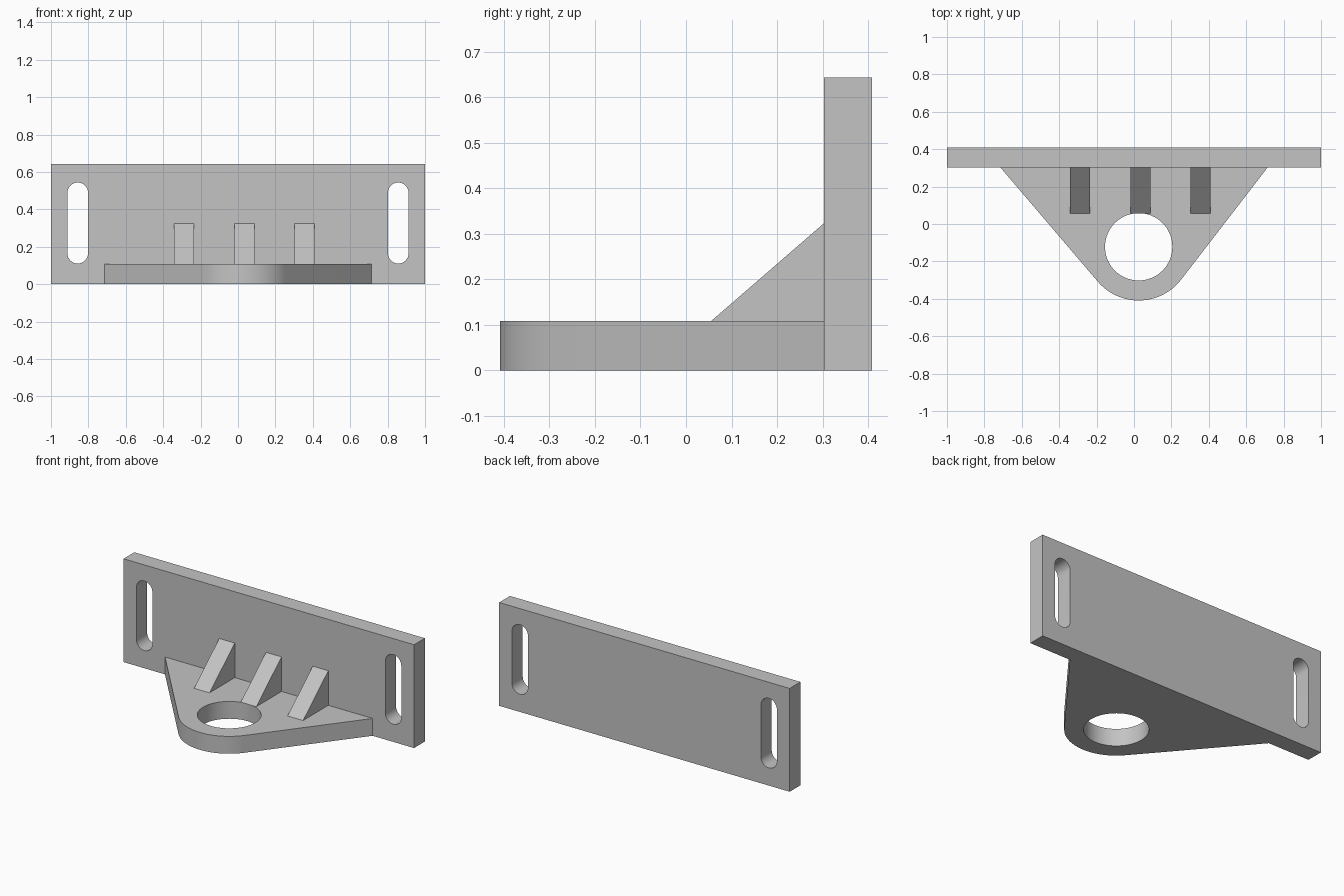
import bpy, bmesh
from math import sin, cos, pi, acos, atan2, hypot
from mathutils import Vector

cube = bpy.data.objects.get("Cube")
if cube:
    bpy.data.objects.remove(cube, do_unlink=True)

metal = bpy.data.materials.new("plain_grey")
metal.use_nodes = True
GREY = (0.55, 0.55, 0.55, 1)
metal.diffuse_color = GREY
metal.node_tree.nodes["Principled BSDF"].inputs["Base Color"].default_value = GREY


def arc(cx, cy, r, start, end, steps):
    """Points along an arc, both ends included."""
    angles = [start + (end - start) * i / steps for i in range(steps + 1)]
    return [(cx + r * cos(a), cy + r * sin(a)) for a in angles]


def extrude_profile(name, loops, place, depth):
    """Fill an outline with holes and extrude it along depth."""
    bm = bmesh.new()
    edges = []
    for loop in loops:
        verts = [bm.verts.new(place(u, v)) for u, v in loop]
        edges += [bm.edges.new((a, b)) for a, b in zip(verts, verts[1:] + verts[:1])]
    bmesh.ops.triangle_fill(bm, edges=edges, use_beauty=True)
    result = bmesh.ops.extrude_face_region(bm, geom=bm.faces[:], use_keep_orig=True)
    moved = [g for g in result["geom"] if isinstance(g, bmesh.types.BMVert)]
    bmesh.ops.translate(bm, verts=moved, vec=Vector(depth))
    bmesh.ops.recalc_face_normals(bm, faces=bm.faces[:])
    mesh = bpy.data.meshes.new(name)
    bm.to_mesh(mesh)
    bm.free()
    mesh.materials.append(metal)
    obj = bpy.data.objects.new(name, mesh)
    bpy.context.collection.objects.link(obj)
    bpy.ops.object.select_all(action="DESELECT")
    obj.select_set(True)
    bpy.context.view_layer.objects.active = obj
    bpy.ops.object.shade_smooth_by_angle(angle=pi / 6)
    return obj


FRONT, BACK = 0.303, 0.409
HEIGHT, BASE = 0.643, 0.108

# Upright plate with a rounded slot near each end
def slot(x):
    r = 0.055
    return arc(x, 0.488, r, 0, pi, 16) + arc(x, 0.165, r, pi, 2 * pi, 16)

outline = [(-1, 0), (1, 0), (1, HEIGHT), (-1, HEIGHT)]
extrude_profile("back_plate", [outline, slot(-0.857), slot(0.857)],
                lambda x, z: (x, FRONT, z), (0, BACK - FRONT, 0))

# Tapered shelf: straight sides run tangent into a rounded nose around the hole
cx, cy, nose = 0.025, -0.122, 0.287
half = 0.715

def tangent_angle(x, side):
    dx, dy = x - cx, FRONT - cy
    return atan2(dy, dx) + side * acos(nose / hypot(dx, dy))

left, right = tangent_angle(-half, 1), tangent_angle(half, -1) + 2 * pi
shelf = [(half, FRONT), (-half, FRONT)] + arc(cx, cy, nose, left, right, 32)
hole = arc(cx, cy, 0.18, 0, 2 * pi, 64)[:-1]
extrude_profile("shelf", [shelf, hole], lambda x, y: (x, y, 0), (0, 0, BASE))

# Three triangular ribs, evenly spaced
WIDTH = 0.107
rib = [(0.055, BASE), (FRONT, BASE), (FRONT, 0.323)]
for label, offset in (("right", -1), ("middle", 0), ("left", 1)):
    x0 = 0.034 + offset * 0.322 - WIDTH / 2
    extrude_profile(label + "_rib", [rib], lambda y, z: (x0, y, z), (WIDTH, 0, 0))
